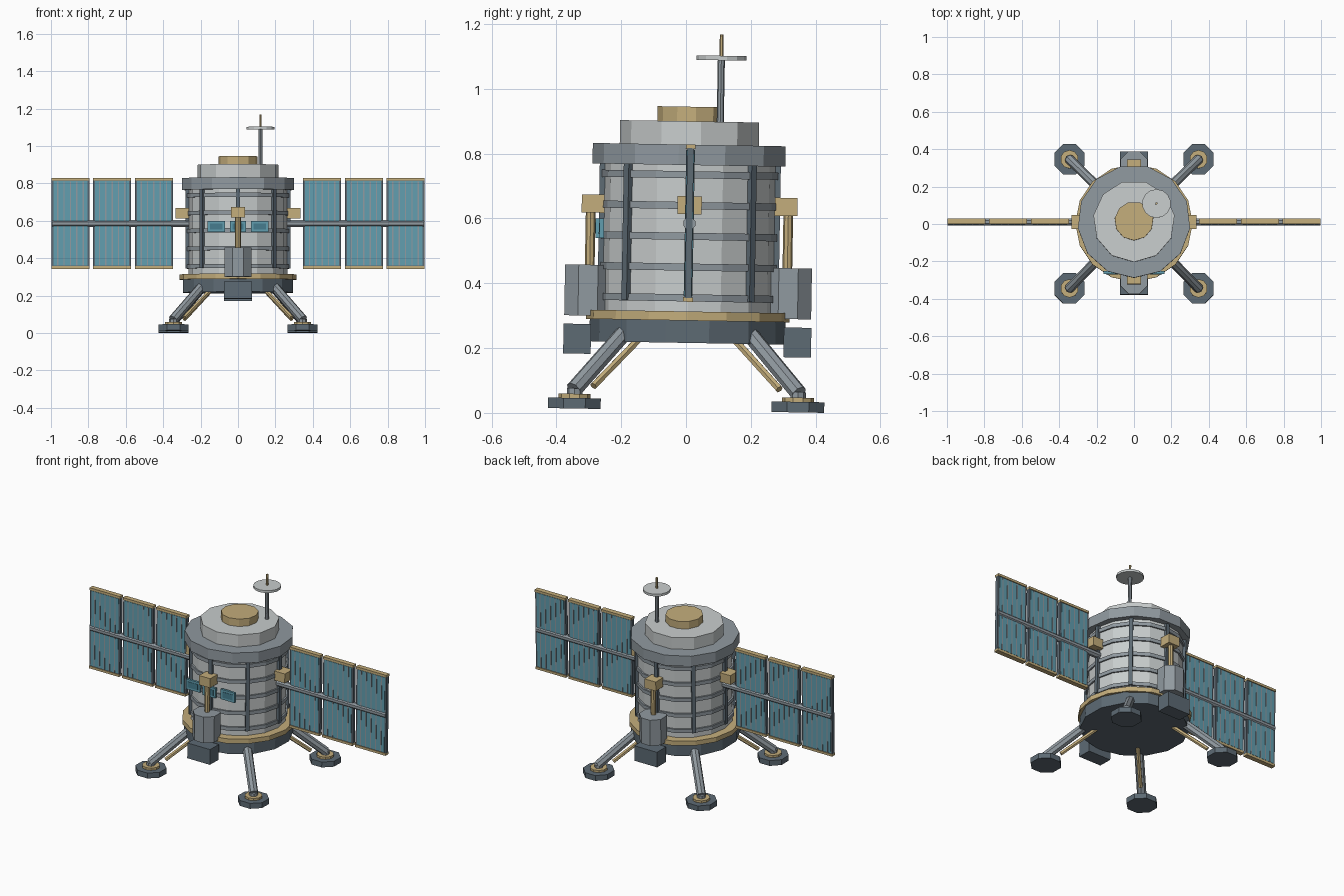
import bpy, bmesh, math
from mathutils import Matrix, Vector

if "Cube" in bpy.data.objects:
    bpy.data.objects.remove(bpy.data.objects["Cube"], do_unlink=True)


def material(name, r, g, b):
    m = bpy.data.materials.new(name)
    m.use_nodes = True
    m.diffuse_color = (r, g, b, 1)
    bsdf = m.node_tree.nodes["Principled BSDF"]
    bsdf.inputs["Base Color"].default_value = (r, g, b, 1)
    bsdf.inputs["Roughness"].default_value = 0.7
    return m


LIGHT = material("light grey", 0.58, 0.61, 0.61)
MID = material("mid grey", 0.28, 0.32, 0.35)
DARK = material("dark slate", 0.11, 0.145, 0.175)
GOLD = material("gold", 0.55, 0.42, 0.2)
BLUE = material("cell blue", 0.12, 0.34, 0.43)
GLASS = material("deep blue", 0.06, 0.2, 0.27)

# The whole craft leans back very slightly
LEAN = Matrix.Rotation(math.radians(-1), 4, "X")


def finish(name, bm, mat):
    bm.transform(LEAN)
    mesh = bpy.data.meshes.new(name)
    bm.to_mesh(mesh)
    bm.free()
    mesh.materials.append(mat)
    ob = bpy.data.objects.new(name, mesh)
    bpy.context.collection.objects.link(ob)
    return ob


def box(name, centre, size, mat, turn=0):
    """Box given by centre and full size, then turned about the z axis."""
    bm = bmesh.new()
    bmesh.ops.create_cube(bm, size=1)
    bm.transform(Matrix.Rotation(turn, 4, "Z") @ Matrix.Translation(centre)
                 @ Matrix.Diagonal((*size, 1)))
    return finish(name, bm, mat)


def rod(name, start, end, radius, sides, mat, spin=0):
    """Prism with flat faces between two points; spin is about its axis."""
    a, b = Vector(start), Vector(end)
    axis = b - a
    bm = bmesh.new()
    bmesh.ops.create_cone(bm, cap_ends=True, segments=sides, radius1=radius,
                          radius2=radius, depth=axis.length)
    if abs(axis.x) + abs(axis.y) > 0:
        aim = axis.to_track_quat("Z", "Y").to_matrix().to_4x4()
    else:
        aim = Matrix.Identity(4)
    bm.transform(Matrix.Translation((a + b) / 2) @ aim @ Matrix.Rotation(spin, 4, "Z"))
    return finish(name, bm, mat)


def drum(name, low, high, radius, sides, mat, x=0, y=0, spin=math.pi):
    return rod(name, (x, y, low), (x, y, high), radius, sides, mat, spin)


# Hull, decks and roof
drum("hull", 0.3, 0.78, 0.265, 16, LIGHT)
drum("lower_deck", 0.216, 0.285, 0.302, 14, DARK)
drum("deck_trim", 0.285, 0.313, 0.314, 16, GOLD)
drum("upper_ring", 0.765, 0.828, 0.302, 13, MID)
drum("roof", 0.828, 0.9, 0.219, 11, LIGHT)
drum("roof_hatch", 0.9, 0.945, 0.104, 11, GOLD)

# Hoops and upright ribs around the hull
for i in range(5):
    z = 0.355 + 0.095 * i
    drum(f"hoop_{i + 1}", z - 0.011, z + 0.011, 0.274, 16, MID)
for i in range(8):
    box(f"rib_{i + 1}", (0.267, 0, 0.555), (0.025, 0.022, 0.42), DARK, i * math.pi / 4)

# Gold brackets on the four sides
for i in range(4):
    box(f"bracket_{i + 1}", (0.298, 0, 0.641), (0.07, 0.075, 0.056), GOLD, i * math.pi / 2)

# Tank, piston and equipment box on the front and back
for side, s in (("front", -1), ("back", 1)):
    drum(f"{side}_tank", 0.295, 0.452, 0.078, 8, MID, y=s * 0.309, spin=math.pi / 8)
    drum(f"{side}_piston", 0.45, 0.62, 0.015, 8, GOLD, y=s * 0.305)
    box(f"{side}_equipment_box", (0, s * 0.34, 0.223), (0.152, 0.085, 0.092), DARK)

# Front windows: frame with a recessed-looking pane
for name, x, y, width in (("left", 0.117, -0.27, 0.094), ("middle", 0, -0.282, 0.085),
                          ("right", -0.117, -0.27, 0.094)):
    box(f"{name}_window_frame", (x, y, 0.565), (width, 0.014, 0.06), BLUE)
    box(f"{name}_window_pane", (x, y - 0.007, 0.565), (width - 0.026, 0.004, 0.034), GLASS)

# Solar wings
for side, s in (("left", 1), ("right", -1)):
    rod(f"{side}_boom", (s * 0.25, 0, 0.585), (s * 0.994, 0, 0.585), 0.02, 8, MID, math.pi / 8)
    for n in range(3):
        x = s * (0.45 + 0.223 * n)
        tag = f"{side}_panel_{n + 1}"
        box(f"{tag}_frame", (x, 0, 0.586), (0.204, 0.02, 0.462), DARK)
        box(f"{tag}_cells", (x, 0, 0.586), (0.182, 0.024, 0.452), BLUE)
        for z in (0.35, 0.822):
            box(f"{tag}_rail", (x, 0, z), (0.204, 0.03, 0.014), GOLD)
        for k in range(-2, 3):
            box(f"{tag}_stripe", (x + k * 0.034, 0, 0.586), (0.007, 0.027, 0.45), MID)

# Landing legs
for sx in (1, -1):
    for sy in (1, -1):
        tag = ("back" if sy > 0 else "front") + ("_left" if sx > 0 else "_right")

        def at(r, z):
            return (sx * r, sy * r, z)

        rod(f"{tag}_leg", at(0.347, 0.066), at(0.19, 0.25), 0.026, 8, MID)
        rod(f"{tag}_brace", at(0.287, 0.078), at(0.14, 0.235), 0.012, 6, GOLD)
        drum(f"{tag}_foot", 0.0075, 0.04, 0.088, 8, DARK, sx * 0.345, sy * 0.345, math.pi / 8)
        drum(f"{tag}_foot_collar", 0.04, 0.053, 0.049, 10, GOLD, sx * 0.345, sy * 0.345)
        drum(f"{tag}_ankle", 0.05, 0.07, 0.024, 8, MID, sx * 0.345, sy * 0.345)

# Antenna
drum("antenna_mast", 0.89, 1.095, 0.011, 8, MID, 0.12, 0.09)
drum("antenna_dish", 1.09, 1.104, 0.077, 14, LIGHT, 0.12, 0.09)
drum("antenna_tip", 1.1, 1.17, 0.006, 6, GOLD, 0.12, 0.09)
